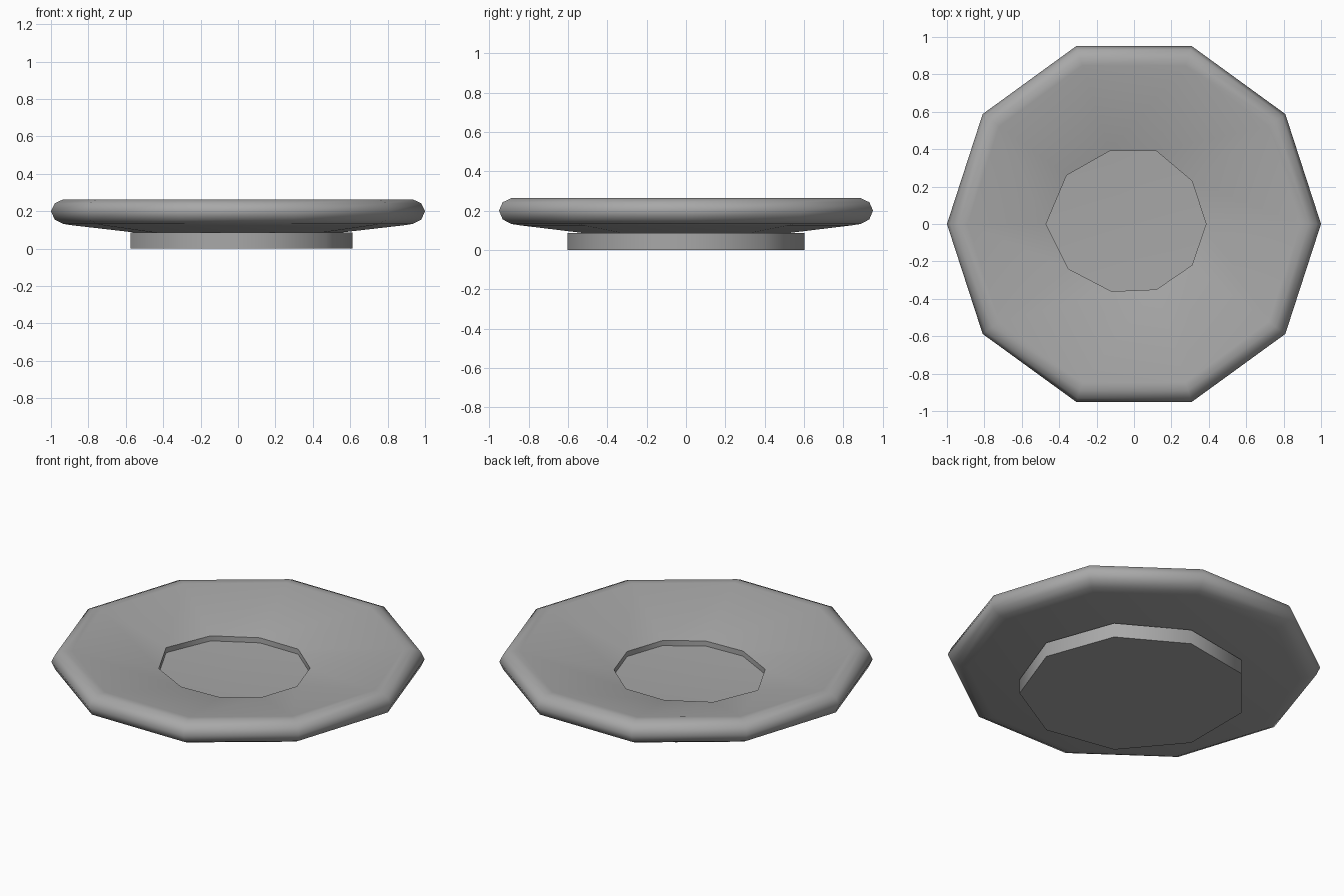
import bpy
import bmesh
from math import cos, sin, pi, radians

if "Cube" in bpy.data.objects:
    bpy.data.objects.remove(bpy.data.objects["Cube"], do_unlink=True)

glaze = bpy.data.materials.new("grey_glaze")
glaze.use_nodes = True
GREY = (0.39, 0.39, 0.39, 1)
glaze.diffuse_color = GREY
glaze.node_tree.nodes["Principled BSDF"].inputs["Base Color"].default_value = GREY


def circle(sides, radius, z):
    return [(radius * cos(2 * pi * i / sides), radius * sin(2 * pi * i / sides), z)
            for i in range(sides)]


def lofted(name, rings, first_centre, last_centre):
    """Skin a stack of rings and close each end with a fan."""
    bm = bmesh.new()
    loops = [[bm.verts.new(p) for p in ring] for ring in rings]
    n = len(loops[0])
    for a, b in zip(loops, loops[1:]):
        for i in range(n):
            j = (i + 1) % n
            bm.faces.new((a[i], a[j], b[j], b[i]))
    for loop, centre in ((loops[0], first_centre), (loops[-1], last_centre)):
        tip = bm.verts.new(centre)
        for i in range(n):
            bm.faces.new((loop[i], loop[(i + 1) % n], tip))
    bmesh.ops.recalc_face_normals(bm, faces=bm.faces)
    mesh = bpy.data.meshes.new(name)
    bm.to_mesh(mesh)
    bm.free()
    obj = bpy.data.objects.new(name, mesh)
    bpy.context.collection.objects.link(obj)
    mesh.materials.append(glaze)
    bpy.ops.object.select_all(action="DESELECT")
    obj.select_set(True)
    bpy.context.view_layer.objects.active = obj
    bpy.ops.object.shade_smooth_by_angle(angle=radians(50))
    return obj


# Saucer: underside, rounded rim, sloping dish and slightly uneven cup well
profile = [(0.5, 0.08), (0.89, 0.125), (0.935, 0.132), (0.98, 0.155), (1.0, 0.2),
           (0.98, 0.242), (0.935, 0.263), (0.89, 0.262)]
well = [(0.385, 0), (0.31, 0.23), (0.12, 0.39), (-0.13, 0.39), (-0.36, 0.26),
        (-0.47, 0), (-0.35, -0.24), (-0.12, -0.36), (0.12, -0.35), (0.31, -0.22)]
rings = [circle(10, r, z) for r, z in profile]
rings += [[(x, y, z) for x, y in well] for z in (0.15, 0.12)]
lofted("saucer", rings, (0, 0, 0.08), (-0.04, 0.015, 0.105))

# Foot: nine-sided disc under the saucer
lofted("foot", [circle(9, 0.613, 0), circle(9, 0.613, 0.085)], (0, 0, 0), (0, 0, 0.085))
